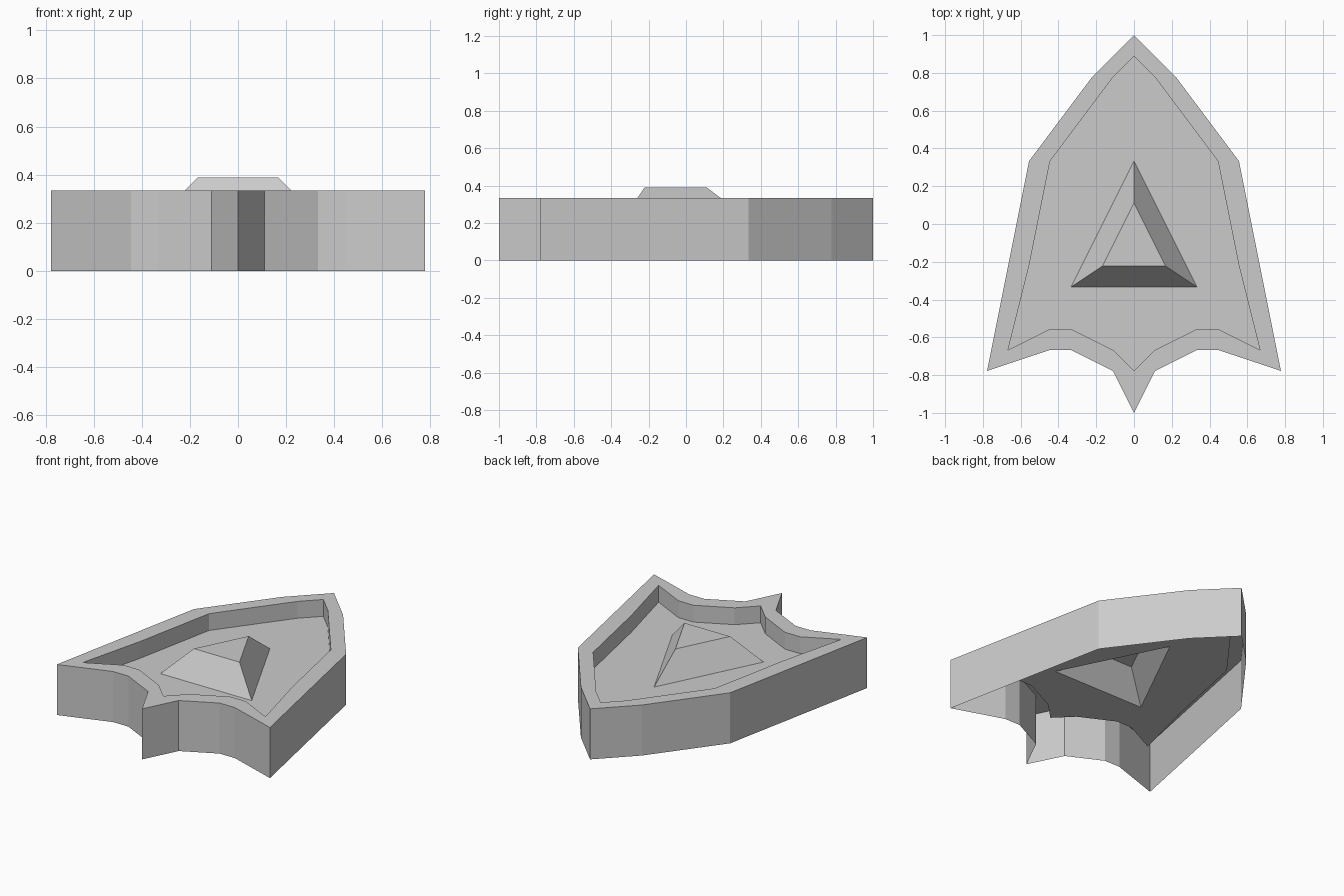
import bpy, bmesh
from mathutils import Vector
from mathutils.geometry import tessellate_polygon

if "Cube" in bpy.data.objects:
    bpy.data.objects.remove(bpy.data.objects["Cube"])

U = 1 / 9  # the design sits on a grid of ninths


def mirrored(half):
    """Close a right-hand half outline (tip to tail) across x = 0."""
    return half + [(-x, y) for x, y in half[::-1] if x > 0]


def ring(bm, pts, z):
    return [bm.verts.new((x * U, y * U, z * U)) for x, y in pts]


def bridge(bm, a, b):
    n = len(a)
    for i in range(n):
        j = (i + 1) % n
        bm.faces.new((a[i], a[j], b[j], b[i]))


def finish(bm, name):
    bmesh.ops.recalc_face_normals(bm, faces=bm.faces[:])
    mesh = bpy.data.meshes.new(name)
    bm.to_mesh(mesh)
    bm.free()
    obj = bpy.data.objects.new(name, mesh)
    bpy.context.collection.objects.link(obj)
    return obj


outer = mirrored([(0, 9), (2, 7), (5, 3), (6, -2), (7, -7),
                  (4, -6), (3, -6), (1, -7), (0, -9)])
inner = mirrored([(0, 8), (1, 7), (4, 3), (5, -2), (6, -6),
                  (4, -5), (3, -5), (1, -6), (0, -7)])
base_tri = [(0, 3), (3, -3), (-3, -3)]
top_tri = [(0, 1), (1.5, -2), (-1.5, -2)]

# Hull shell, open below: outer wall, flat rim, recess wall
bm = bmesh.new()
rings = [ring(bm, outer, 0), ring(bm, outer, 3),
         ring(bm, inner, 3), ring(bm, inner, 2)]
for a, b in zip(rings, rings[1:]):
    bridge(bm, a, b)

# Recessed floor with a triangular opening under the raised block
floor = rings[-1] + ring(bm, base_tri, 2)
loops = [[Vector((x, y, 0)) for x, y in p] for p in (inner, base_tri)]
for tri in tessellate_polygon(loops):
    bm.faces.new([floor[i] for i in tri])
finish(bm, "hull_shell")

# Hollow truncated triangular pyramid on the floor
bm = bmesh.new()
low, high = ring(bm, base_tri, 2), ring(bm, top_tri, 3.5)
bridge(bm, low, high)
bm.faces.new(high)
finish(bm, "raised_cabin")
